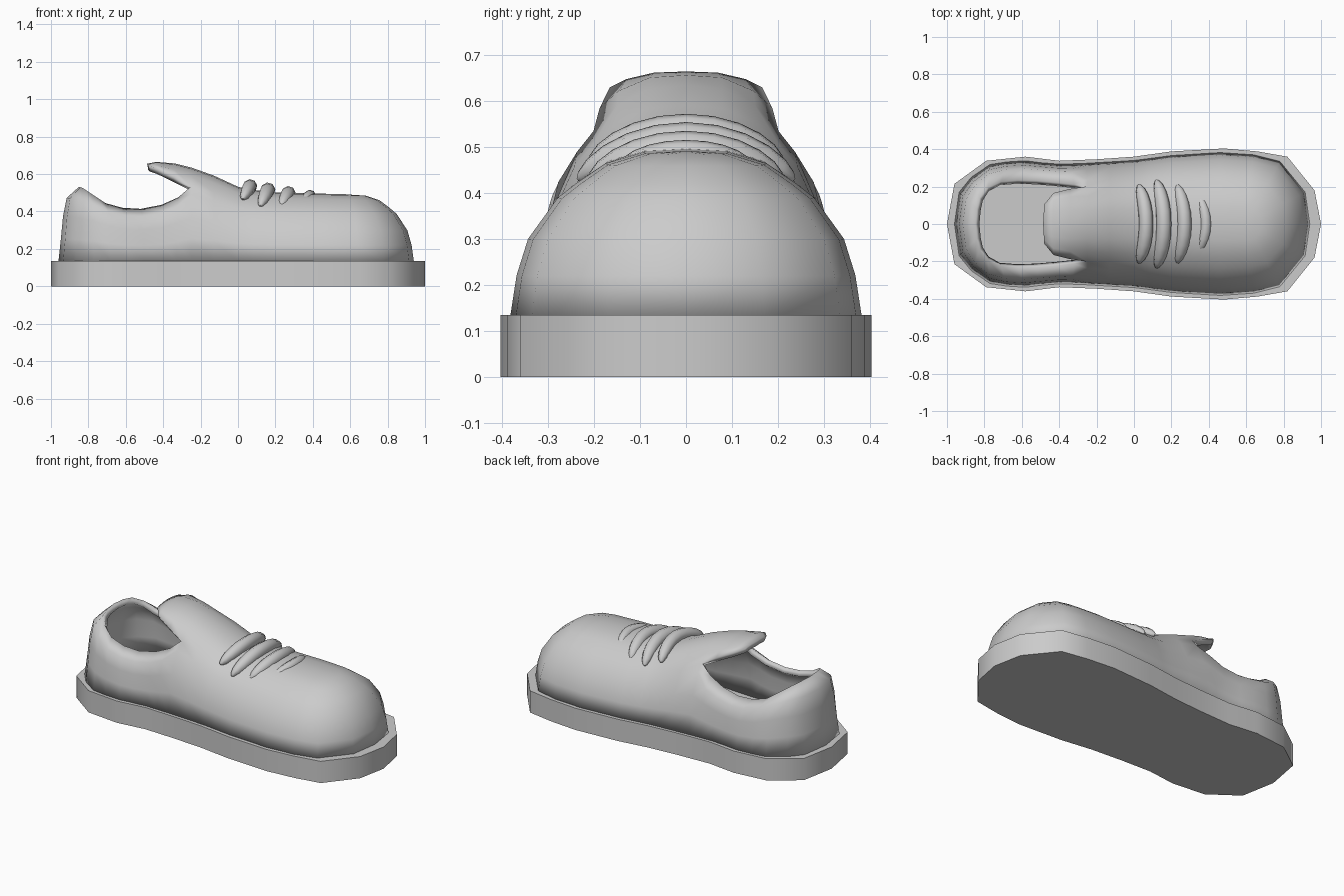
import bpy, bmesh, math

if "Cube" in bpy.data.objects:
    bpy.data.objects.remove(bpy.data.objects["Cube"])

def make_object(name, bm):
    mesh = bpy.data.meshes.new(name)
    bm.to_mesh(mesh)
    bm.free()
    ob = bpy.data.objects.new(name, mesh)
    bpy.context.collection.objects.link(ob)
    return ob

def smooth(ob, angle):
    bpy.ops.object.select_all(action='DESELECT')
    ob.select_set(True)
    bpy.context.view_layer.objects.active = ob
    bpy.ops.object.shade_smooth_by_angle(angle=math.radians(angle))

SOLE_TOP = 0.135

# Sole: half outline mirrored across y, extruded up
half = [(1, 0), (.965, .18), (.82, .36), (.66, .388), (.48, .404), (.2, .388), (0, .36), (-.2, .346),
        (-.4, .338), (-.58, .36), (-.79, .338), (-.96, .215), (-1, 0)]
outline = half + [(x, -y) for x, y in half[-2:0:-1]]
bm = bmesh.new()
base = bm.faces.new([bm.verts.new((x, y, 0)) for x, y in outline])
ext = bmesh.ops.extrude_face_region(bm, geom=[base], use_keep_orig=True)
for v in ext['geom']:
    if isinstance(v, bmesh.types.BMVert):
        v.co.z = SOLE_TOP
bmesh.ops.recalc_face_normals(bm, faces=bm.faces)
smooth(make_object("sole", bm), 45)

# Upper: columns rise from the sole to the centreline (front) or to the collar (rear)
FRONT = [(1, 0), (.965, .24), (.9, .46), (.73, .71), (.62, .8), (.46, .915), (.24, .985), (0, 1)]
REAR = [(1, 0), (.88, .3), (.78, .6), (.6, .85), (0, 1)]
SPLIT = 4
front_cols = [  # base x, base y, top x, top z
    (.94, 0, .6, .49), (.915, .17, .6, .49), (.78, .335, .6, .49), (.64, .37, .58, .492),
    (.46, .382, .46, .495), (.2, .366, .2, .502), (.08, .35, .08, .515), (0, .34, 0, .532),
    (-.13, .332, -.13, .592), (-.25, .325, -.25, .635)]
rear_cols = [  # base x, base y, collar x, y, z
    (-.33, .322, -.32, .212, .475), (-.4, .32, -.41, .222, .435), (-.5, .328, -.52, .232, .414),
    (-.58, .338, -.62, .234, .42), (-.68, .332, -.71, .226, .445), (-.77, .318, -.78, .195, .492),
    (-.87, .25, -.825, .14, .522), (-.935, .17, -.842, .08, .53), (-.96, 0, -.85, 0, .532)]

bm = bmesh.new()

def column(bx, by, tx, ty, tz, curve):
    return [bm.verts.new((tx + (bx - tx) * f, ty + (by - ty) * f,
                          SOLE_TOP + (tz - SOLE_TOP) * g)) for f, g in curve]

def bridge(a, b):
    for r in range(len(a) - 1):
        bm.faces.new((a[r], b[r], b[r + 1], a[r + 1]))

fronts = [column(bx, by, tx, 0, tz, FRONT) for bx, by, tx, tz in front_cols]
rears = [fronts[-1][:SPLIT + 1]] + [column(*c, REAR) for c in rear_cols]
# Tongue continues the upper rows of the last front section
tongue = [fronts[-1][SPLIT:]]
for x, y, z_edge, z_top in [(-.34, .188, .585, .657), (-.43, .166, .63, .665), (-.48, .105, .645, .655)]:
    tongue.append([bm.verts.new((x + .02 * (1 - f) * (x < -.4) * -.3, y * f, z_top - (z_top - z_edge) * f ** 3))
                   for f in (1, .78, .42, 0)])
for group in (fronts, rears, tongue):
    for a, b in zip(group, group[1:]):
        bridge(a, b)
bmesh.ops.remove_doubles(bm, verts=bm.verts, dist=.001)
upper = make_object("upper", bm)
mirror = upper.modifiers.new("mirror", 'MIRROR')
mirror.use_axis = (False, True, False)
solid = upper.modifiers.new("thickness", 'SOLIDIFY')
solid.thickness = .035
solid.offset = -1
smooth(upper, 75)

# Laces: tapered tubes arched over the instep
for i, (x, w, z, r) in enumerate([(.065, .21, .535, .038), (.16, .235, .515, .04),
                                  (.27, .21, .498, .038), (.385, .15, .485, .031)]):
    curve = bpy.data.curves.new("lace", 'CURVE')
    curve.dimensions = '3D'
    curve.bevel_depth = r
    curve.bevel_resolution = 2
    curve.use_fill_caps = True
    n = 13
    sp = curve.splines.new('POLY')
    sp.points.add(n - 1)
    for k, p in enumerate(sp.points):
        s = -math.cos(math.pi * k / (n - 1))
        p.co = (x - .04 * s * s, w * s, z - .075 * (w / .22) ** 2 * s * s, 1)
        p.radius = max(.12, (1 - s ** 4) ** .5)
    lace = bpy.data.objects.new(f"lace_{i + 1}", curve)
    bpy.context.collection.objects.link(lace)
    bpy.ops.object.select_all(action='DESELECT')
    lace.select_set(True)
    bpy.context.view_layer.objects.active = lace
    bpy.ops.object.convert(target='MESH')
    smooth(bpy.context.view_layer.objects.active, 60)
